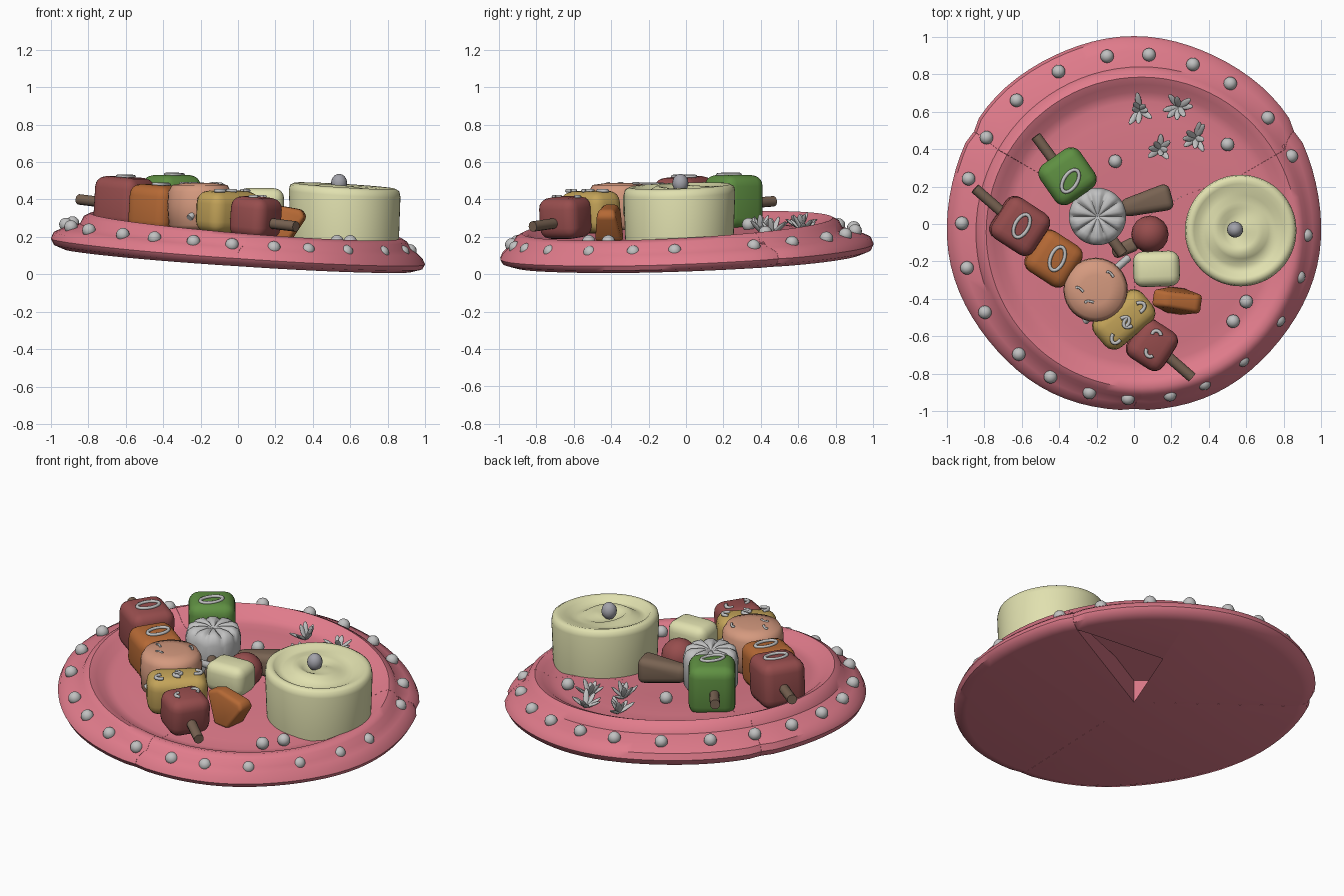
import bpy, bmesh, math, random
from math import sin, cos, radians, pi
from mathutils import Vector, Matrix

random.seed(4)
if "Cube" in bpy.data.objects:
    bpy.data.objects.remove(bpy.data.objects["Cube"], do_unlink=True)


def material(name, *rgb):
    m = bpy.data.materials.new(name)
    m.use_nodes = True
    m.diffuse_color = (*rgb, 1)
    bsdf = next(n for n in m.node_tree.nodes if n.type == 'BSDF_PRINCIPLED')
    bsdf.inputs["Base Color"].default_value = (*rgb, 1)
    return m


pink = material("pink glaze", .75, .20, .26)
red = material("dark red", .31, .075, .075)
orange = material("burnt orange", .46, .14, .035)
peach = material("peach", .66, .32, .21)
yellow = material("mustard yellow", .55, .37, .10)
green = material("leaf green", .115, .28, .055)
cream = material("pale cream", .75, .75, .43)
brown = material("wood brown", .19, .125, .085)
grey = material("light grey", .53, .53, .53)
berry_grey = material("berry grey", .36, .36, .40)


def finish(name, bm, mat, matrix=Matrix(), angle=None):
    bmesh.ops.recalc_face_normals(bm, faces=bm.faces)
    me = bpy.data.meshes.new(name)
    bm.to_mesh(me)
    bm.free()
    me.materials.append(mat)
    for p in me.polygons:
        p.use_smooth = True
    ob = bpy.data.objects.new(name, me)
    ob.matrix_world = matrix
    bpy.context.collection.objects.link(ob)
    if angle:
        bpy.ops.object.select_all(action='DESELECT')
        ob.select_set(True)
        bpy.context.view_layer.objects.active = ob
        bpy.ops.object.shade_smooth_by_angle(angle=radians(angle))


def place(x, y, z, turn=0, tilt=0):
    return (Matrix.Translation((x, y, z)) @ Matrix.Rotation(radians(turn), 4, 'Z')
            @ Matrix.Rotation(radians(tilt), 4, 'Y'))


def rounded_box(name, mat, size, matrix, bevel=.06, taper=1):
    bm = bmesh.new()
    bmesh.ops.create_cube(bm, size=1)
    for v in bm.verts:
        k = taper if v.co.x < 0 else 1
        v.co = Vector((v.co.x * size[0], v.co.y * size[1] * k, v.co.z * size[2] * k))
    bmesh.ops.bevel(bm, geom=bm.edges[:], offset=bevel, segments=4, profile=.5, affect='EDGES')
    finish(name, bm, mat, matrix)


def ball(name, mat, loc, r, stretch=1):
    bm = bmesh.new()
    bmesh.ops.create_uvsphere(bm, u_segments=16, v_segments=10, radius=r)
    finish(name, bm, mat, Matrix.Translation(loc) @ Matrix.Diagonal((1, 1, stretch, 1)))


def rod(name, mat, a, b, r):
    a, b = Vector(a), Vector(b)
    bm = bmesh.new()
    bmesh.ops.create_cone(bm, cap_ends=True, segments=12, radius1=r, radius2=r, depth=(b - a).length)
    rot = (b - a).to_track_quat('Z', 'Y').to_matrix().to_4x4()
    finish(name, bm, mat, Matrix.Translation((a + b) / 2) @ rot, 40)


def lathe(name, mat, profile, matrix, segs, wave=lambda r, a, z: z, angle=60):
    bm = bmesh.new()
    rings = [[bm.verts.new((r * cos(t), r * sin(t), wave(r, t, z)))
              for t in (2 * pi * i / segs for i in range(segs))] for r, z in profile]
    for lo, hi in zip(rings, rings[1:]):
        for i in range(segs):
            j = (i + 1) % segs
            bm.faces.new((lo[i], lo[j], hi[j], hi[i]))
    bmesh.ops.remove_doubles(bm, verts=bm.verts, dist=1e-5)
    finish(name, bm, mat, matrix, angle)


def loop_strand(name, mat, matrix, rx, ry, sweep=360, r=.01):
    # Thin tube bent along an ellipse or part of one
    bm = bmesh.new()
    n, rings = 24, []
    closed = sweep == 360
    for i in range(n if closed else n + 1):
        t = radians(sweep) * i / n
        out = Vector((cos(t), sin(t), 0))
        mid = Vector((rx * cos(t), ry * sin(t), 0))
        rings.append([bm.verts.new(mid + out * r * cos(u) + Vector((0, 0, r * sin(u))))
                      for u in (2 * pi * k / 8 for k in range(8))])
    for a, b in zip(rings, rings[1:] + rings[:1] if closed else rings[1:]):
        for k in range(8):
            m = (k + 1) % 8
            bm.faces.new((a[k], a[m], b[m], b[k]))
    if not closed:
        bm.faces.new(rings[0])
        bm.faces.new(rings[-1])
    finish(name, bm, mat, matrix)


def plate_z(x, y, h):
    # Tilted base, with the wall a little lower toward the front left
    return .075 - .065 * x + .035 * y + h * (.95 - .08 * (x - y))


# Tilted plate in three tightly fitted shards, the well set slightly off centre
plate_profile = [(.93, 0), (.985, .02), (1, .05), (.985, .085), (.94, .115), (.885, .14), (.865, .18),
                 (.83, .2), (.79, .185), (.75, .155), (.7, .145), (.62, .155), (.3, .15)]
for shard in range(3):
    bm = bmesh.new()
    n, sections = 28, []
    start = radians(-90 + 120 * shard + .03)
    base, top = bm.verts.new((0, 0, plate_z(0, 0, 0))), bm.verts.new((0, 0, plate_z(0, 0, .145)))
    for i in range(n + 1):
        t = start + radians(119.94) * i / n
        chip = .012 if i in (0, n) else .004 * sin(7 * t)
        sec = []
        for r, h in plate_profile:
            rr = r - chip if r > .9 else r
            shift = (1 if h > .13 else .4 if h > .1 else 0) * (r > .5)
            x, y = rr * cos(t) + .04 * shift, rr * sin(t) - .045 * shift
            sec.append(bm.verts.new((x, y, plate_z(x, y, h))))
        sections.append(sec)
    for i, (a, b) in enumerate(zip(sections, sections[1:])):
        for k in range(len(a) - 1):
            bm.faces.new((a[k], b[k], b[k + 1], a[k + 1]))
        bm.faces.new((top, a[-1], b[-1]))
        if shard == 1 and i < 9:
            # Broken opening in the underside, bounded by a straight edge
            inner = [bm.verts.new(base.co.lerp(v.co, min(1, .465 / v.co.y))) for v in (a[0], b[0])]
            bm.faces.new((inner[0], inner[1], b[0], a[0]))
        else:
            bm.faces.new((base, b[0], a[0]))
    for sec in (sections[0], sections[-1]):
        bm.faces.new([base] + sec + [top])
    bmesh.ops.remove_doubles(bm, verts=bm.verts, dist=1e-4)
    finish(f"plate_shard_{shard + 1}", bm, pink, angle=45)

# Studs around the rim and a few loose on the floor
rim_angles = (99, 85, 70, 56, 39, 24, -3, -17, -33, -51, -66, -78, -92,
              -105, -119, -132, -150, -166, 179, 164, 149, 133, 116)
for a in rim_angles:
    x, y = .92 * cos(radians(a)), .92 * sin(radians(a)) - .012
    ball("rim_stud", grey, (x, y, plate_z(x, y, .128)), .036)
for x, y in ((.6, -.415), (.53, -.52), (.5, .425), (-.1, .335)):
    ball("floor_stud", grey, (x, y, plate_z(x, y, .175)), .036)

# Dip cup, sheared to follow the plate, with a swirled top and a berry
cup = [(0, .14), (.285, .14), (.29, .2), (.298, .43), (.292, .46), (.27, .473), (.25, .468), (.225, .452),
       (.19, .445), (.15, .455), (.12, .465), (.09, .455), (.05, .45), (0, .455)]
lathe("dip_cup", cream, cup, place(.57, -.035, 0), 64,
      lambda r, a, z: (z - .06 * r * cos(a) + .035 * r * sin(a)
                       + (.014 * sin(a + r * 30) if .03 < r < .23 and z > .3 else 0)))
ball("dip_berry", berry_grey, (.54, -.03, .487), .043, 1.15)

# Long skewer
rod("long_skewer_stick", brown, (-.85, .19, .40), (.31, -.82, .255), .028)
rounded_box("red_cube_back", red, (.265, .26, .27), place(-.61, -.01, .385, -33, 4))
rounded_box("orange_cube", orange, (.255, .255, .25), place(-.43, -.185, .353, -33, 4))
puff = [(0, -.125), (.14, -.125), (.165, -.1), (.172, 0), (.168, .08), (.148, .115), (.08, .125), (0, .125)]
lathe("peach_round", peach, puff, place(-.205, -.352, .362), 32)
rounded_box("yellow_chunk", yellow, (.205, .335, .225), place(-.055, -.51, .332, -50, 4), .065)
rounded_box("red_cube_front", red, (.225, .24, .22), place(.095, -.645, .303, -33, 5))

# Short skewer
rod("short_skewer_stick", brown, (-.525, .47, .39), (-.06, -.16, .34), .028)
rounded_box("green_cube", green, (.26, .255, .29), place(-.355, .255, .385, 35))
slice_profile = [(0, -.13), (.13, -.13), (.15, -.1), (.153, .06), (.14, .105), (.11, .12), (.05, .118), (0, .1)]
lathe("segmented_slice", grey, slice_profile, place(-.195, .04, .37), 72,
      lambda r, a, z: z - (.022 * (1 - abs(sin(5 * a))) ** 2 if z > .05 and r > .01 else 0), 70)

# Loose morsels on the floor
rounded_box("brown_wedge", brown, (.28, .15, .16), place(.065, .115, .305, 15), .04, .6)
rounded_box("brown_nub", brown, (.14, .08, .1), place(-.05, -.13, .29, 25), .025, .8)
ball("red_ball", red, (.085, -.055, .325), .1)
rounded_box("cream_block", cream, (.25, .19, .18), place(.12, -.24, .37, 2), .055)

# Flared chip, thin at the top and wider at its foot
bm = bmesh.new()
outline = [(-.13, .06), (-.05, .09), (.12, .06), (.14, .02), (.05, -.11), (-.05, -.11)]
face = bm.faces.new([bm.verts.new((x, -.055, z)) for x, z in outline])
ext = bmesh.ops.extrude_face_region(bm, geom=[face])
bmesh.ops.translate(bm, vec=(0, .11, 0), verts=[v for v in ext["geom"] if isinstance(v, bmesh.types.BMVert)])
for v in bm.verts:
    v.co.y *= 1 - 3 * v.co.z
bmesh.ops.bevel(bm, geom=bm.edges[:], offset=.02, segments=3, profile=.5, affect='EDGES')
finish("orange_chip", bm, orange, place(.225, -.41, .285, -8))
rod("pale_sliver", grey, (-.11, -.25, .4), (-.03, -.18, .36), .02)
rod("pale_crumb", grey, (-.26, -.52, .3), (-.23, -.49, .33), .018)

# Oval rings and curls lying on the pieces
for x, y, z, turn in ((-.6, -.01, .522, -28), (-.41, -.185, .48, -22), (-.34, .23, .532, -32)):
    loop_strand("onion_ring", grey, place(x, y, z, turn, 2), .036, .066)
for x, y, turn in ((-.09, -.6, 150), (-.06, -.53, -50), (-.02, -.52, 130), (.02, -.45, -60)):
    loop_strand("yellow_curl", grey, place(x, y, .446, turn), .025, .04, 170)
for x, y, turn in ((.12, -.6, 10), (.09, -.68, 150)):
    loop_strand("red_curl", grey, place(x, y, .414, turn), .025, .03, 150)
for x, y, turn in ((-.28, -.37, 40), (-.22, -.43, 70), (-.12, -.29, 30)):
    loop_strand("peach_fleck", grey, place(x, y, .486, turn), .012, .04, 120, .007)

# Herb tufts made of pointed blades
for x, y in ((.03, .61), (.24, .625), (.14, .4), (.33, .46)):
    z = plate_z(x, y, .15)
    for k in range(8):
        bm = bmesh.new()
        bmesh.ops.create_icosphere(bm, subdivisions=2, radius=1)
        lean = random.uniform(20, 65)
        length = random.uniform(.045, .06)
        matrix = (place(x, y, z, 45 * k + random.uniform(-15, 15), lean)
                  @ Matrix.Translation((0, 0, length * .9)) @ Matrix.Diagonal((.009, .017, length, 1)))
        finish("herb_blade", bm, grey, matrix)
